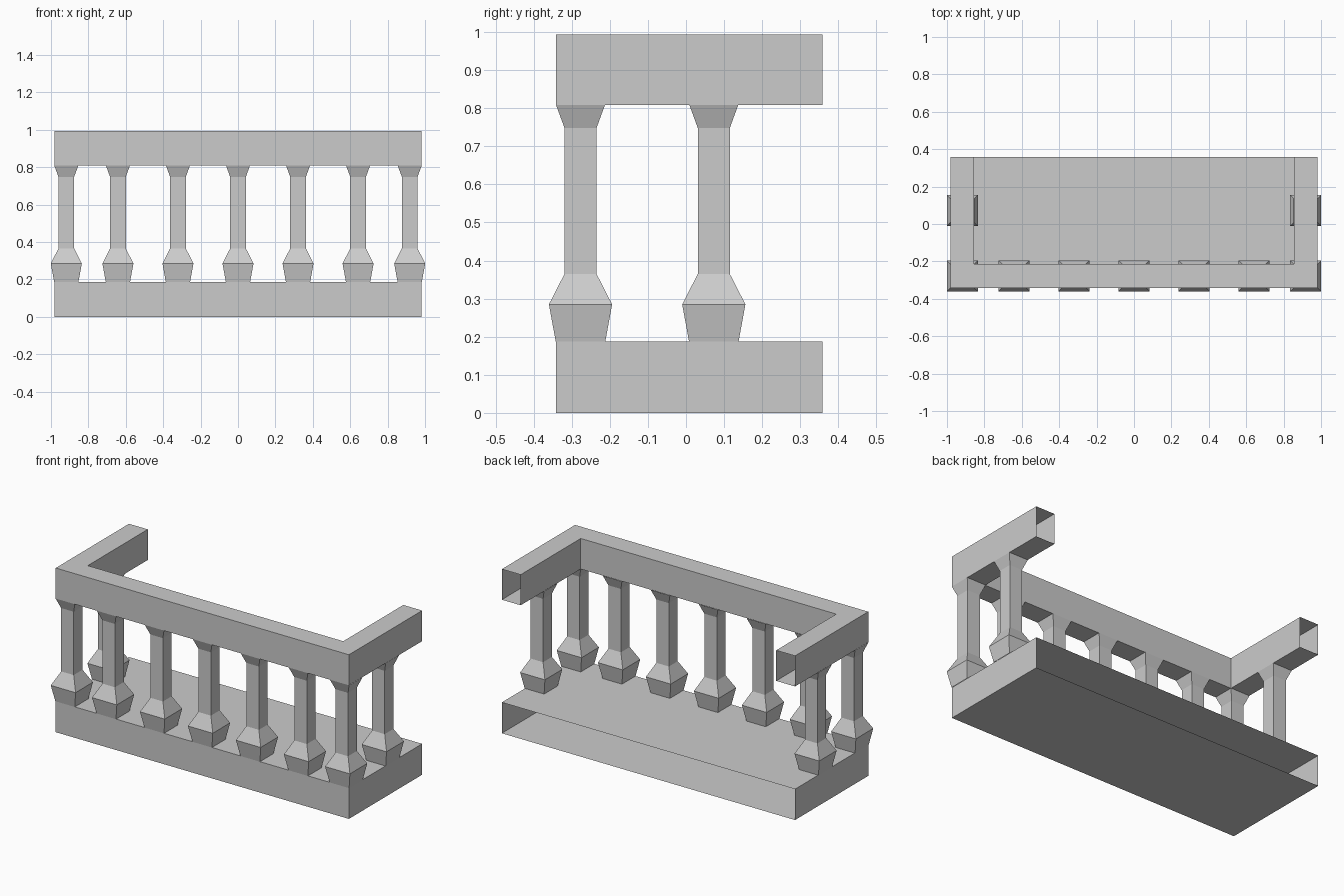
import bpy
import bmesh

cube = bpy.data.objects.get("Cube")
if cube:
    bpy.data.objects.remove(cube, do_unlink=True)

stone = bpy.data.materials.new("grey_stone")
stone.use_nodes = True
GREY = (0.6, 0.6, 0.6, 1)
stone.diffuse_color = GREY
stone.node_tree.nodes["Principled BSDF"].inputs["Base Color"].default_value = GREY

SIDE, FRONT, BACK = 0.981, -0.341, 0.359   # outer footprint
WIDTH = 0.126                              # handrail width
BASE_TOP, RAIL_BOTTOM, RAIL_TOP = 0.187, 0.808, 0.993


def finish(name, bm):
    mesh = bpy.data.meshes.new(name)
    bm.to_mesh(mesh)
    bm.free()
    mesh.materials.append(stone)
    obj = bpy.data.objects.new(name, mesh)
    bpy.context.collection.objects.link(obj)
    return obj


def bridge_rings(bm, rings):
    """Join consecutive four-point rings with quads, leaving the ends open."""
    loops = [[bm.verts.new(p) for p in ring] for ring in rings]
    for a, b in zip(loops, loops[1:]):
        for i in range(4):
            j = (i + 1) % 4
            bm.faces.new((a[i], a[j], b[j], b[i]))


# Base slab: box with an open back that meets the wall
bm = bmesh.new()
bmesh.ops.create_cube(bm, size=1)
for v in bm.verts:
    v.co.x *= 2 * SIDE
    v.co.y = BACK if v.co.y > 0 else FRONT
    v.co.z = BASE_TOP if v.co.z > 0 else 0
bm.normal_update()
bmesh.ops.delete(bm, geom=[f for f in bm.faces if f.normal.y > 0.5],
                 context='FACES_ONLY')
finish("base_slab", bm)

# Handrail: rectangular section swept around three sides, open at the wall
bm = bmesh.new()
rings = []
for x, y, inner_y in ((-1, BACK, BACK), (-1, FRONT, FRONT + WIDTH),
                      (1, FRONT, FRONT + WIDTH), (1, BACK, BACK)):
    outer, inner = x * SIDE, x * (SIDE - WIDTH)
    rings.append([(outer, y, RAIL_BOTTOM), (outer, y, RAIL_TOP),
                  (inner, inner_y, RAIL_TOP), (inner, inner_y, RAIL_BOTTOM)])
bridge_rings(bm, rings)
bmesh.ops.reverse_faces(bm, faces=bm.faces[:])
finish("handrail", bm)

# Baluster: square section with a swollen foot and a flared head
PROFILE = ((0.065, BASE_TOP), (0.083, 0.285), (0.042, 0.365),
           (0.042, 0.748), (0.064, RAIL_BOTTOM))
bm = bmesh.new()
bridge_rings(bm, [[(-r, -r, z), (r, -r, z), (r, r, z), (-r, r, z)]
                  for r, z in PROFILE])
first = finish("front_baluster", bm)

END, ROW = 0.918, -0.277
spots = [("front_baluster", x * 0.321, ROW) for x in (-2, -1, 0, 1, 2)]
for side, x in (("right", -END), ("left", END)):
    spots += [(side + "_corner_baluster", x, ROW), (side + "_side_baluster", x, 0.073)]
for i, (name, x, y) in enumerate(spots):
    obj = first
    if i:
        obj = bpy.data.objects.new(name, first.data)
        bpy.context.collection.objects.link(obj)
    obj.location = (x, y, 0)
